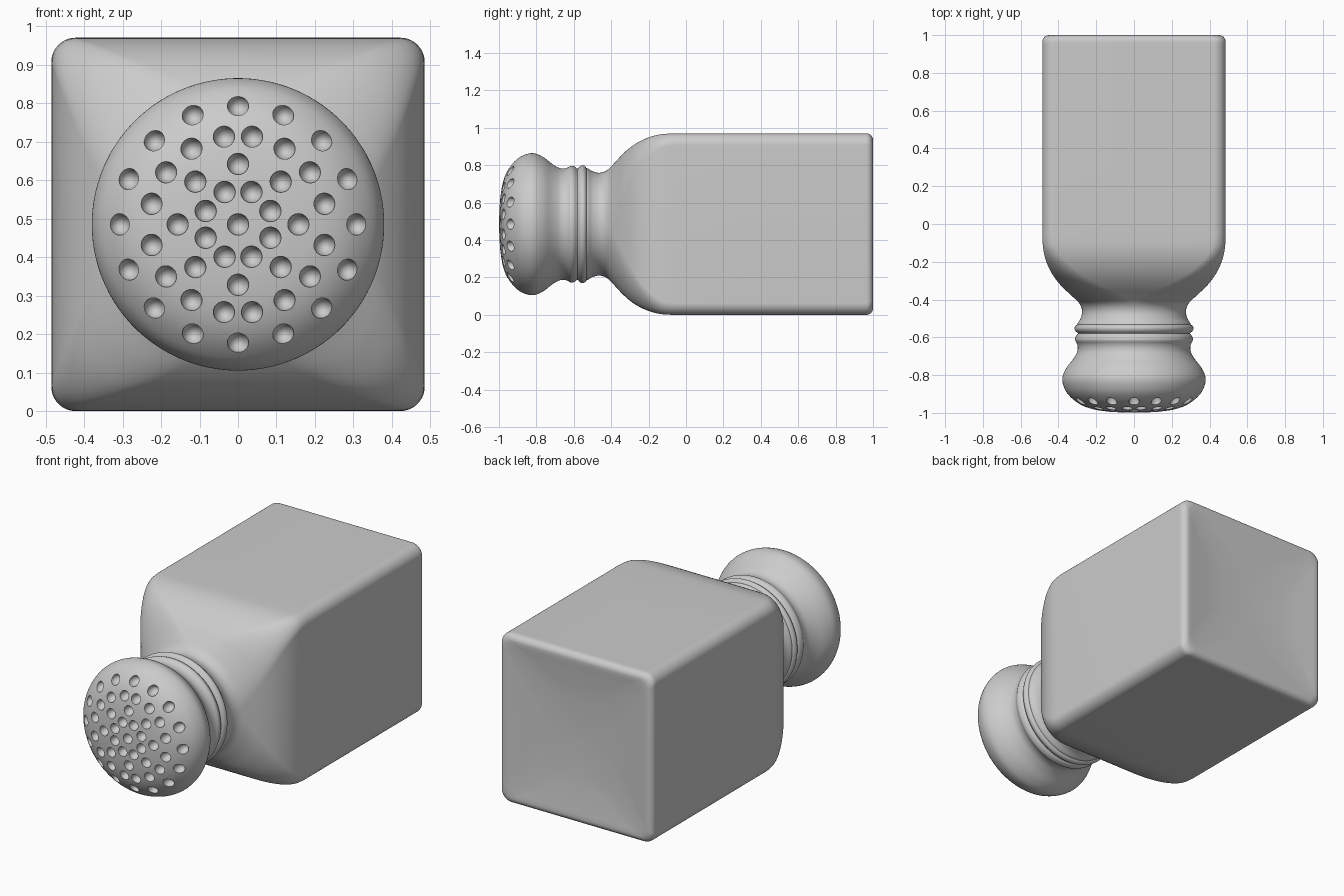
import bpy, bmesh, math
from mathutils import Matrix

if "Cube" in bpy.data.objects:
    bpy.data.objects.remove(bpy.data.objects["Cube"])

CZ = 0.485  # height of the long axis


def smooth(points, steps=5):
    """Catmull-Rom interpolation through tuples of any size."""
    p = [points[0]] + points + [points[-1]]
    out = []
    for i in range(1, len(p) - 2):
        for s in range(steps):
            t = s / steps
            out.append(tuple(
                0.5 * (2*b + (c-a)*t + (2*a-5*b+4*c-d)*t*t + (3*b-a-3*c+d)*t**3)
                for a, b, c, d in zip(p[i-1], p[i], p[i+1], p[i+2])))
    return out + [points[-1]]


def section(y, half, ratio, seg):
    """Rounded square around the axis; ratio 1 gives a circle."""
    r = half * min(ratio, 1)
    c = half - r
    pts = []
    for q in range(4):
        sx, sz = ((1, 1), (-1, 1), (-1, -1), (1, -1))[q]
        for k in range(seg):
            a = math.pi / 2 * (q + k / (seg - 1) * 0.9999)
            if ratio >= 0.999:
                a = math.pi / 2 * (q + (k + 0.5) / seg)
            pts.append((sx*c + r*math.cos(a), y, CZ + sz*c + r*math.sin(a)))
    return pts


def loft(name, rows, seg=20):
    bm = bmesh.new()
    rings = [[bm.verts.new(co) for co in section(*row, seg)] for row in rows]
    n = len(rings[0])
    for a, b in zip(rings, rings[1:]):
        for i in range(n):
            j = (i + 1) % n
            bm.faces.new((a[i], a[j], b[j], b[i]))
    bm.faces.new(rings[0])
    bm.faces.new(rings[-1])
    bmesh.ops.recalc_face_normals(bm, faces=bm.faces[:])
    me = bpy.data.meshes.new(name)
    bm.to_mesh(me)
    bm.free()
    ob = bpy.data.objects.new(name, me)
    bpy.context.collection.objects.link(ob)
    return ob


def shade(ob, angle=35):
    bpy.ops.object.select_all(action='DESELECT')
    ob.select_set(True)
    bpy.context.view_layer.objects.active = ob
    bpy.ops.object.shade_smooth_by_angle(angle=math.radians(angle))


# Body: round neck blending into a square jar with a softly dished base
shoulder = smooth([
    (-0.565, 0.300, 1), (-0.53, 0.300, 1), (-0.50, 0.283, 1), (-0.46, 0.275, 1),
    (-0.42, 0.290, 0.97), (-0.38, 0.330, 0.80), (-0.33, 0.383, 0.57),
    (-0.27, 0.430, 0.37), (-0.20, 0.464, 0.23), (-0.13, 0.481, 0.15), (-0.06, 0.485, 0.13)])
walls = [(0.3, 0.485, 0.13), (0.7, 0.485, 0.13), (0.95, 0.485, 0.13)]
edge = [(0.965 + 0.035 * math.sin(a), 0.45 + 0.035 * math.cos(a), 0.13)
        for a in (math.pi / 2 * k / 6 for k in range(7))]
dish = smooth([(0.998, 0.43, 0.16), (0.99, 0.36, 0.3), (0.98, 0.25, 0.6),
               (0.974, 0.12, 0.9), (0.972, 0.01, 0.95)], 4)
shade(loft("jar_body", shoulder + walls + edge + dish))

# Cap: turned profile with two beads and a domed head
dome = smooth([(-0.998, 0.06), (-0.993, 0.14), (-0.980, 0.22), (-0.958, 0.28), (-0.925, 0.327),
               (-0.88, 0.364), (-0.82, 0.380), (-0.765, 0.360), (-0.715, 0.322),
               (-0.68, 0.302), (-0.655, 0.298), (-0.635, 0.302), (-0.615, 0.312),
               (-0.595, 0.308), (-0.580, 0.297), (-0.568, 0.309), (-0.553, 0.315),
               (-0.538, 0.309), (-0.528, 0.290)])
profile = [(-1.0, 0.004)] + dome
cap = loft("shaker_cap", [(y, r, 1) for y, r in profile], 24)


def dome_y(r):
    """Surface position of the dome at a given radius."""
    for (y0, r0), (y1, r1) in zip(profile, profile[1:]):
        if r0 <= r <= r1:
            return y0 + (y1 - y0) * (r - r0) / (r1 - r0)
    return -1.0


# Hole positions: centre plus four rings
holes = [(0, 0)]
for radius, count, offset in ((0.091, 8, 22.5), (0.157, 8, 0), (0.308, 16, 0)):
    holes += [(radius, math.radians(offset + 360 * k / count)) for k in range(count)]
for k in range(4):
    a = math.radians(13.4 + 22.5 * k)
    holes += [(0.231, b) for b in (a, -a, math.pi - a, math.pi + a)]

# Cutter: elongated ball at every hole
bm = bmesh.new()
for r, a in holes:
    m = (Matrix.Translation((r * math.cos(a), dome_y(r), CZ + r * math.sin(a)))
         @ Matrix.Diagonal((1, 1.5, 1, 1)))
    bmesh.ops.create_uvsphere(bm, u_segments=20, v_segments=12, radius=0.028, matrix=m)
me = bpy.data.meshes.new("hole_cutter")
bm.to_mesh(me)
bm.free()
cutter = bpy.data.objects.new("hole_cutter", me)
bpy.context.collection.objects.link(cutter)
cutter.hide_render = True

mod = cap.modifiers.new("holes", 'BOOLEAN')
mod.operation = 'DIFFERENCE'
mod.solver = 'EXACT'
mod.object = cutter
bpy.context.view_layer.objects.active = cap
bpy.ops.object.modifier_apply(modifier=mod.name)
bpy.data.objects.remove(cutter)
shade(cap)
